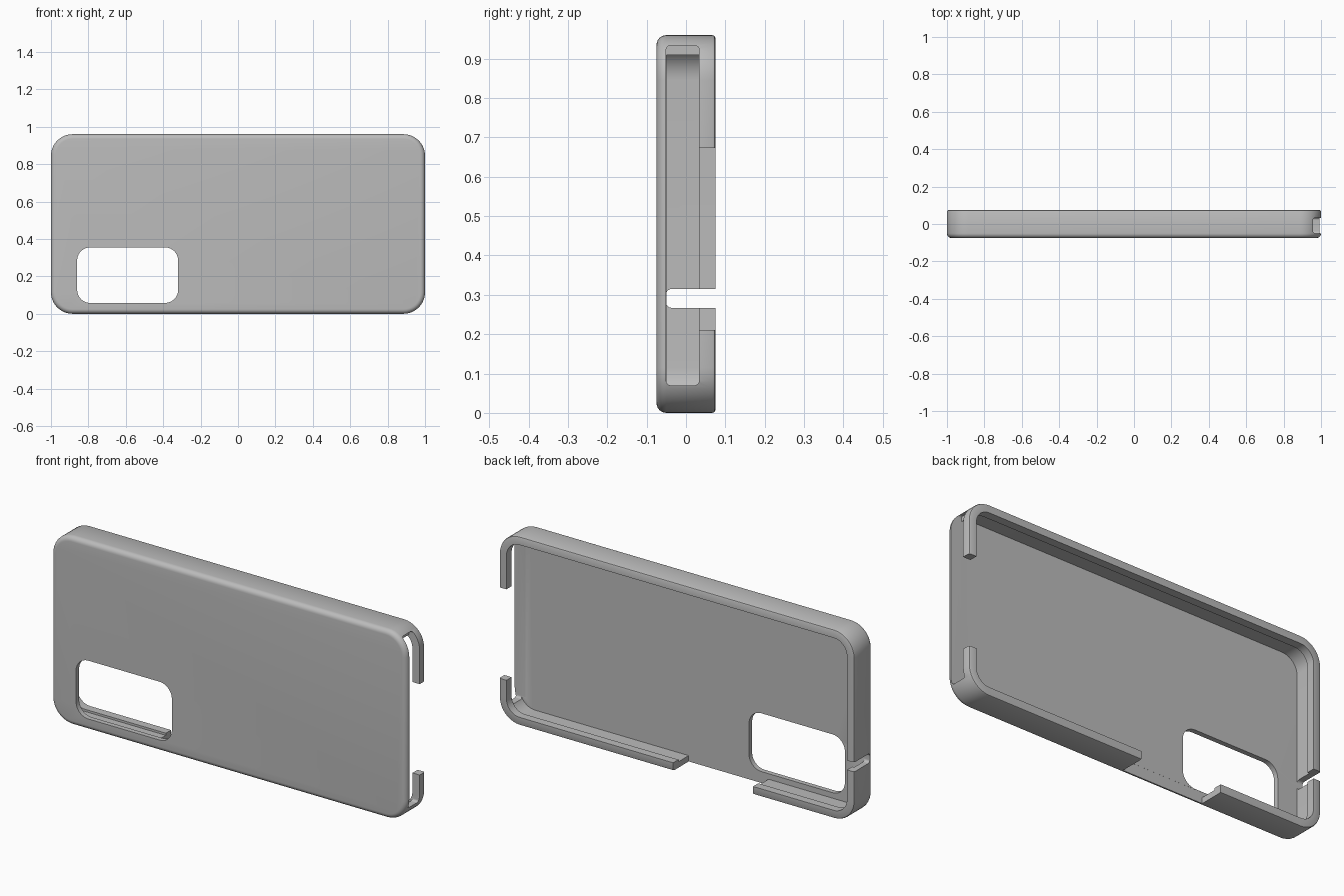
import bpy, bmesh, math

cube = bpy.data.objects.get("Cube")
if cube:
    bpy.data.objects.remove(cube, do_unlink=True)

WIDTH, HEIGHT, HALF_DEPTH = 2.0, 0.96, 0.075
CORNER, EDGE, WALL, LIP = 0.115, 0.025, 0.03, 0.041
FLOOR_Y, LIP_Y = -0.05, 0.033

grey = bpy.data.materials.new("soft grey")
grey.use_nodes = True
grey.diffuse_color = (0.5, 0.5, 0.5, 1)
grey.node_tree.nodes["Principled BSDF"].inputs["Base Color"].default_value = grey.diffuse_color


def rounded_rect(u0, u1, v0, v1, r, steps=10):
    """Outline of a rectangle with round corners, counter-clockwise."""
    corners = [(u1 - r, v1 - r), (u0 + r, v1 - r), (u0 + r, v0 + r), (u1 - r, v0 + r)]
    points = []
    for quarter, (u, v) in enumerate(corners):
        for i in range(steps + 1):
            a = (quarter + i / steps) * math.pi / 2
            points.append((u + r * math.cos(a), v + r * math.sin(a)))
    return points


def loft(name, rings):
    """Closed solid through matching rings of 3D points."""
    bm = bmesh.new()
    loops = [[bm.verts.new(p) for p in ring] for ring in rings]
    n = len(loops[0])
    for a, b in zip(loops, loops[1:]):
        for i in range(n):
            j = (i + 1) % n
            bm.faces.new((a[i], a[j], b[j], b[i]))
    bm.faces.new(loops[0][::-1])
    bm.faces.new(loops[-1])
    bmesh.ops.recalc_face_normals(bm, faces=bm.faces)
    mesh = bpy.data.meshes.new(name)
    bm.to_mesh(mesh)
    bm.free()
    mesh.materials.append(grey)
    obj = bpy.data.objects.new(name, mesh)
    bpy.context.collection.objects.link(obj)
    return obj


def case_ring(inset, y):
    outline = rounded_rect(inset - WIDTH / 2, WIDTH / 2 - inset,
                           inset, HEIGHT - inset, CORNER - inset)
    return [(x, y, z) for x, z in outline]


# Tray: rounded front edge, outer wall, rear lip, undercut cavity and floor
rings = []
for i in range(7):
    a = i / 6 * math.pi / 2
    rings.append(case_ring(EDGE * (1 - math.sin(a)), -HALF_DEPTH + EDGE * (1 - math.cos(a))))
rings += [case_ring(inset, y) for inset, y in [
    (0, HALF_DEPTH - 0.008), (0.0025, HALF_DEPTH - 0.0025), (0.008, HALF_DEPTH),
    (LIP, HALF_DEPTH), (LIP, LIP_Y), (WALL, LIP_Y), (WALL, FLOOR_Y)]]
case = loft("phone_case", rings)
bpy.context.view_layer.objects.active = case
case.select_set(True)


def cut_along_y(x0, x1, z0, z1, r, y0, y1):
    outline = rounded_rect(x0, x1, z0, z1, r)
    return loft("cutter", [[(x, y, z) for x, z in outline] for y in (y0, y1)])


def cut_along_x(y0, y1, z0, z1, r, x0, x1):
    outline = rounded_rect(y0, y1, z0, z1, r)
    return loft("cutter", [[(x, y, z) for y, z in outline] for x in (x0, x1)])


BELOW_FLOOR = FLOOR_Y - 0.0004
cutters = [
    # Camera window in the front plate
    cut_along_y(-0.86, -0.32, 0.058, 0.355, 0.07, -0.2, 0.02),
    # Open end on the left, with a gap between the two lip hooks
    cut_along_x(BELOW_FLOOR, LIP_Y + 0.0004, 0.07, 0.934, 0.012, 0.94, 1.1),
    cut_along_x(0.01, 0.2, 0.21, 0.673, 0.001, 0.94, 1.1),
    # Slot through the right wall
    cut_along_x(BELOW_FLOOR, 0.2, 0.267, 0.315, 0.014, -1.1, -0.94),
    # Gap in the bottom wall
    cut_along_y(-0.43, 0.02, -0.1, 0.055, 0.001, BELOW_FLOOR, 0.2),
]
for cutter in cutters:
    cutter.hide_render = True
    mod = case.modifiers.new("cut", 'BOOLEAN')
    mod.operation = 'DIFFERENCE'
    mod.solver = 'EXACT'
    mod.object = cutter
    bpy.ops.object.modifier_apply(modifier=mod.name)
    bpy.data.objects.remove(cutter, do_unlink=True)

bpy.ops.object.shade_smooth_by_angle(angle=math.radians(30))
